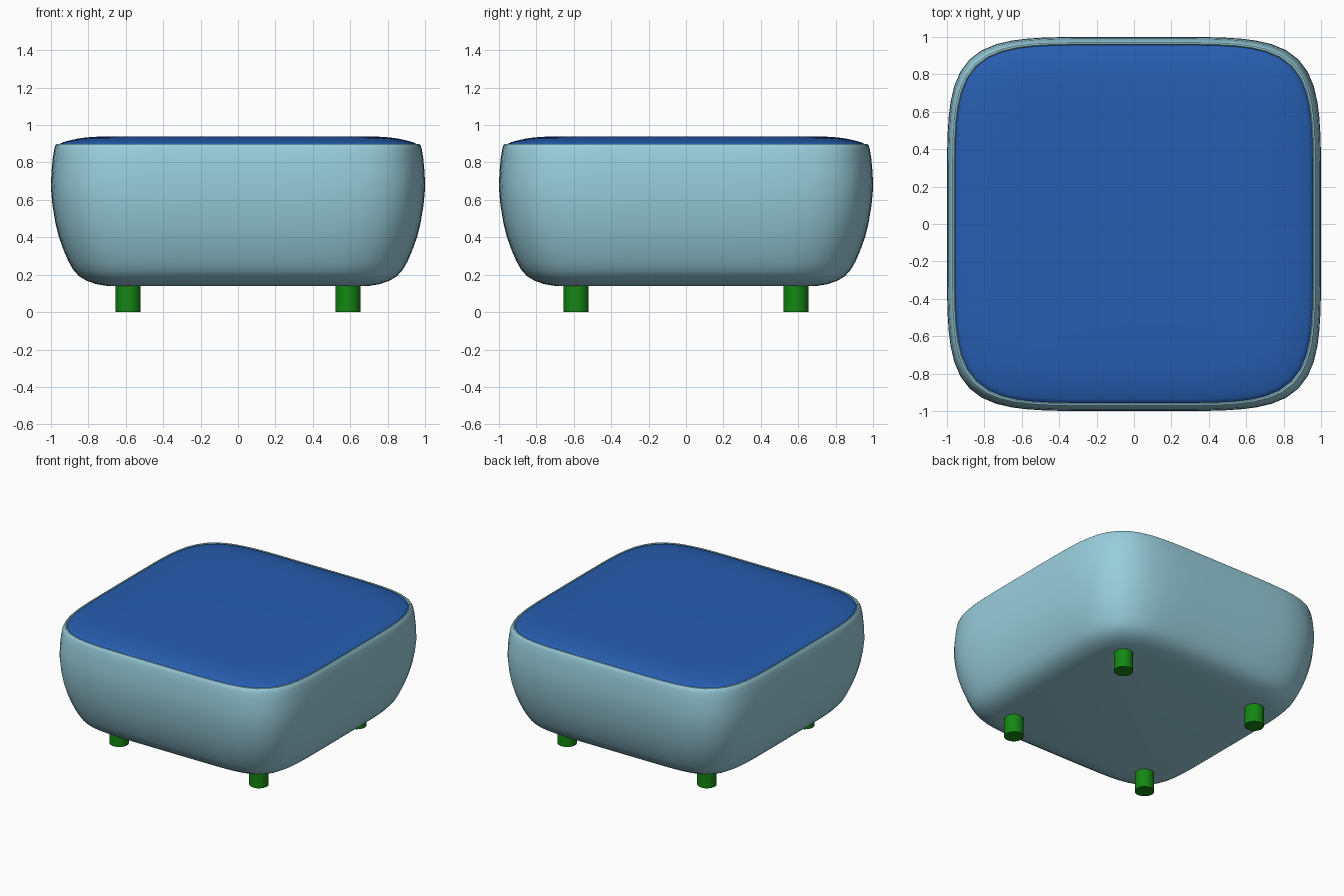
import bpy, bmesh, math

if "Cube" in bpy.data.objects:
    bpy.data.objects.remove(bpy.data.objects["Cube"])


def material(name, rgb):
    m = bpy.data.materials.new(name)
    m.diffuse_color = (*rgb, 1)
    m.use_nodes = True
    m.node_tree.nodes["Principled BSDF"].inputs["Base Color"].default_value = m.diffuse_color
    return m


def ring(bm, half, z, n, count=96):
    """Rounded-square ring of the given half width at height z."""
    verts = []
    for i in range(count):
        a = 2 * math.pi * i / count
        c, s = math.cos(a), math.sin(a)
        r = half * (abs(c) ** n + abs(s) ** n) ** (-1 / n)
        verts.append(bm.verts.new((r * c, r * s, z)))
    return verts


def loft(name, profile, mat):
    """Loft (half width, height, squareness) rings, closed at both ends."""
    bm = bmesh.new()
    rings = [ring(bm, *p) for p in profile]
    for lo, hi in zip(rings, rings[1:]):
        for i in range(len(lo)):
            j = (i + 1) % len(lo)
            bm.faces.new((lo[i], lo[j], hi[j], hi[i]))
    bm.faces.new(rings[0][::-1])
    bm.faces.new(rings[-1])
    finish(name, bm, mat)


def finish(name, bm, mat):
    me = bpy.data.meshes.new(name)
    bm.to_mesh(me)
    bm.free()
    me.materials.append(mat)
    ob = bpy.data.objects.new(name, me)
    bpy.context.collection.objects.link(ob)
    bpy.ops.object.select_all(action='DESELECT')
    ob.select_set(True)
    bpy.context.view_layer.objects.active = ob
    bpy.ops.object.shade_smooth_by_angle(angle=math.radians(40))
    return ob


fabric = material("pale_fabric", (0.32, 0.62, 0.72))
blue = material("blue_fabric", (0.02, 0.11, 0.43))
green = material("green_paint", (0.007, 0.24, 0.007))

# Upholstered body
loft("body", [
    (0.70, 0.140, 8.0), (0.76, 0.150, 7.2), (0.81, 0.168, 6.6),
    (0.85, 0.192, 6.1), (0.88, 0.225, 5.8), (0.906, 0.27, 5.6),
    (0.932, 0.33, 5.5), (0.957, 0.40, 5.4), (0.977, 0.48, 5.4),
    (0.992, 0.57, 5.4), (1.0, 0.66, 5.4), (0.998, 0.74, 5.4),
    (0.991, 0.82, 5.4), (0.983, 0.87, 5.4), (0.977, 0.89, 5.4),
    (0.970, 0.899, 5.4), (0.962, 0.900, 5.4), (0.956, 0.893, 5.4),
    (0.954, 0.880, 5.4)], fabric)

# Domed seat cushion, sunk slightly into the body
loft("seat_cushion", [
    (0.953, 0.880, 5.4), (0.957, 0.893, 5.4), (0.954, 0.899, 5.4),
    (0.935, 0.908, 5.4), (0.90, 0.918, 5.5), (0.86, 0.927, 5.6),
    (0.81, 0.934, 5.8), (0.75, 0.938, 6.0), (0.68, 0.940, 6.2)], blue)

# Four short round legs
for sx, side in ((-1, "left"), (1, "right")):
    for sy, end in ((-1, "front"), (1, "back")):
        bm = bmesh.new()
        bmesh.ops.create_cone(bm, cap_ends=True, segments=32,
                              radius1=0.067, radius2=0.067, depth=0.16)
        bmesh.ops.translate(bm, verts=bm.verts, vec=(sx * 0.587, sy * 0.587, 0.08))
        finish(f"{end}_{side}_leg", bm, green)
